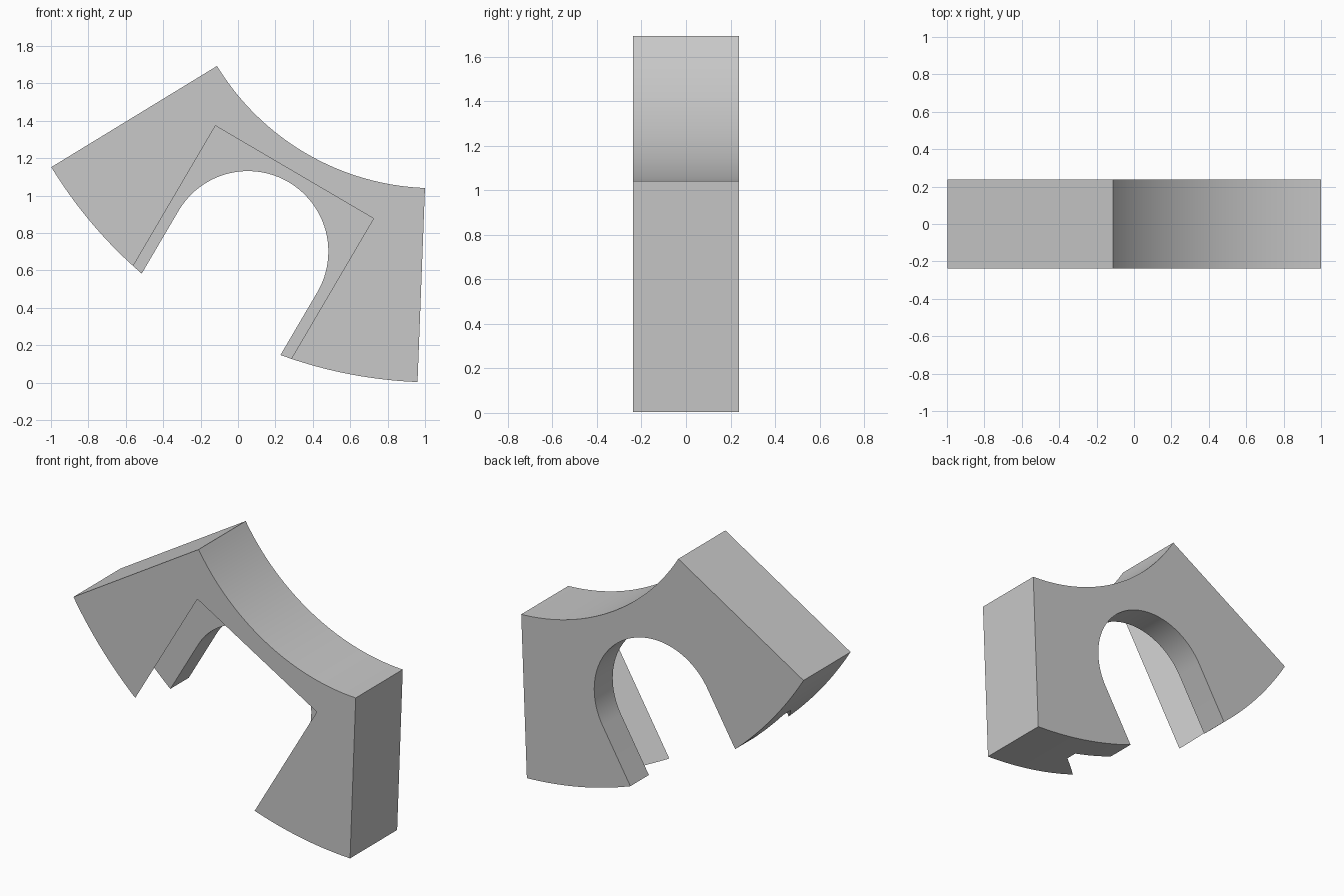
import bpy, bmesh
from math import radians, sin, cos
from mathutils import Matrix, Vector

cube = bpy.data.objects.get("Cube")
if cube:
    bpy.data.objects.remove(cube, do_unlink=True)

HALF = 0.238        # half thickness
R_OUT, R_IN = 2.402, 1.364   # concentric arcs of the block
WEDGE = 28.2        # half angle of the block
BORE = 0.43         # radius of the rounded channel
BORE_W = -1.974     # bore centre below the arc centre
PLACE = Matrix.Translation((1.052, 0, 2.404)) @ Matrix.Rotation(radians(30.4), 4, 'Y')

grey = bpy.data.materials.new("plain grey")
grey.use_nodes = True
colour = (0.58, 0.58, 0.58, 1)
grey.diffuse_color = colour
grey.node_tree.nodes["Principled BSDF"].inputs["Base Color"].default_value = colour


def arc(radius, start, end, steps, centre=0.0):
    """Points on an arc, angles in degrees from straight down."""
    angles = [radians(start + (end - start) * i / steps) for i in range(steps + 1)]
    return [(radius * sin(a), centre - radius * cos(a)) for a in angles]


def prism(name, points, offset):
    """Extrude a closed outline by a vector."""
    bm = bmesh.new()
    face = bm.faces.new([bm.verts.new(p) for p in points])
    moved = bmesh.ops.extrude_face_region(bm, geom=[face])["geom"]
    bmesh.ops.translate(bm, vec=Vector(offset),
                        verts=[g for g in moved if isinstance(g, bmesh.types.BMVert)])
    bmesh.ops.recalc_face_normals(bm, faces=bm.faces)
    mesh = bpy.data.meshes.new(name)
    bm.to_mesh(mesh)
    bm.free()
    obj = bpy.data.objects.new(name, mesh)
    bpy.context.collection.objects.link(obj)
    mesh.materials.append(grey)
    obj.matrix_world = PLACE
    return obj


def cut(target, cutter):
    mod = target.modifiers.new(cutter.name, 'BOOLEAN')
    mod.operation = 'DIFFERENCE'
    mod.solver = 'EXACT'
    mod.object = cutter
    bpy.context.view_layer.objects.active = target
    bpy.ops.object.modifier_apply(modifier=mod.name)
    bpy.data.objects.remove(cutter, do_unlink=True)


# Curved wedge block
outline = arc(R_OUT, -WEDGE, WEDGE, 64) + arc(R_IN, WEDGE, -WEDGE, 48)
block = prism("bracket_block", [(x, -HALF, z) for x, z in outline], (0, 2 * HALF, 0))

# Round-ended channel right through the block
channel = arc(BORE, 90, 270, 48, BORE_W) + [(-BORE, -3), (BORE, -3)]
cut(block, prism("channel_cutter", [(x, -1, z) for x, z in channel], (0, 2, 0)))

# Undercut slot in the front, wider inside than at its mouth
side = [(0.49, -0.5), (0.49, -HALF), (0.715, -0.023), (0.715, 0.051)]
section = side + [(-x, y) for x, y in reversed(side)]
cut(block, prism("slot_cutter", [(x, y, -3) for x, y in section],
                 (0, 0, 3 + BORE_W + 0.492)))

# Smooth curved walls, sharp corners
bpy.ops.object.select_all(action='DESELECT')
block.select_set(True)
bpy.context.view_layer.objects.active = block
bpy.ops.object.shade_smooth_by_angle(angle=radians(20))
